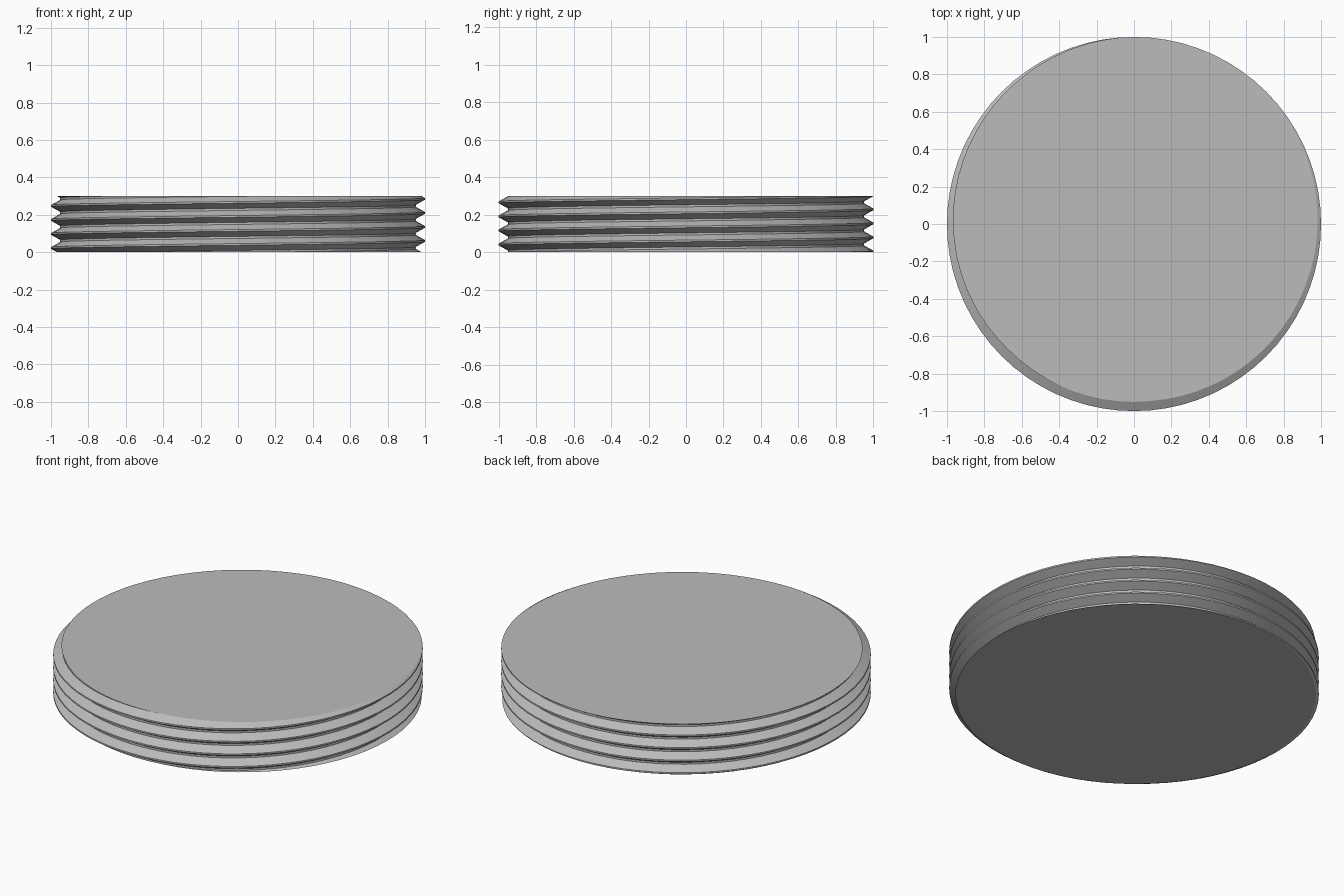
import bpy, bmesh, math

cube = bpy.data.objects.get("Cube")
if cube:
    bpy.data.objects.remove(cube)

HEIGHT, PITCH, SEGMENTS = 0.30, 0.075, 72
CREST_R, ROOT_R = 1.0, 0.951
CREST_Z = 0.285          # crest height where the thread meets +x
TURNS = 8

# Thread profile over one pitch: (radius, height from crest centre)
profile = [(CREST_R, -0.0045), (CREST_R, 0.0045), (ROOT_R, 0.032), (ROOT_R, 0.043)]

grey = bpy.data.materials.new("plain grey")
grey.use_nodes = True
colour = (0.50, 0.50, 0.50, 1)
grey.diffuse_color = colour
grey.node_tree.nodes["Principled BSDF"].inputs["Base Color"].default_value = colour

# Right-handed helical wall, made longer than the disc
bm = bmesh.new()
grid = []
for i in range(SEGMENTS):
    angle = math.tau * i / SEGMENTS
    column = []
    for turn in range(-TURNS + 1, 3):
        for radius, dz in profile:
            z = CREST_Z + PITCH * (turn + i / SEGMENTS) + dz
            column.append(bm.verts.new((radius * math.cos(angle), radius * math.sin(angle), z)))
    grid.append(column)

step = len(profile)
for i in range(SEGMENTS):
    here = grid[i]
    # The last column joins the first one a full pitch higher
    there = grid[i + 1] if i + 1 < SEGMENTS else grid[0][step:]
    for j in range(min(len(here), len(there)) - 1):
        bm.faces.new((here[j], there[j], there[j + 1], here[j + 1]))

# Trim flat at the bottom and top, then cap both ends
for z, normal in ((0, (0, 0, -1)), (HEIGHT, (0, 0, 1))):
    bmesh.ops.bisect_plane(bm, geom=bm.verts[:] + bm.edges[:] + bm.faces[:], dist=1e-6,
                           plane_co=(0, 0, z), plane_no=normal, clear_outer=True)
    rim = [e for e in bm.edges if e.is_boundary and all(abs(v.co.z - z) < 1e-4 for v in e.verts)]
    bmesh.ops.edgeloop_fill(bm, edges=rim)
bmesh.ops.recalc_face_normals(bm, faces=bm.faces[:])

mesh = bpy.data.meshes.new("threaded_disc")
bm.to_mesh(mesh)
bm.free()
mesh.materials.append(grey)
disc = bpy.data.objects.new("threaded_disc", mesh)
bpy.context.collection.objects.link(disc)

# Smooth around the thread, sharp at crests, roots and caps
bpy.context.view_layer.objects.active = disc
disc.select_set(True)
bpy.ops.object.shade_smooth_by_angle(angle=math.radians(25))
